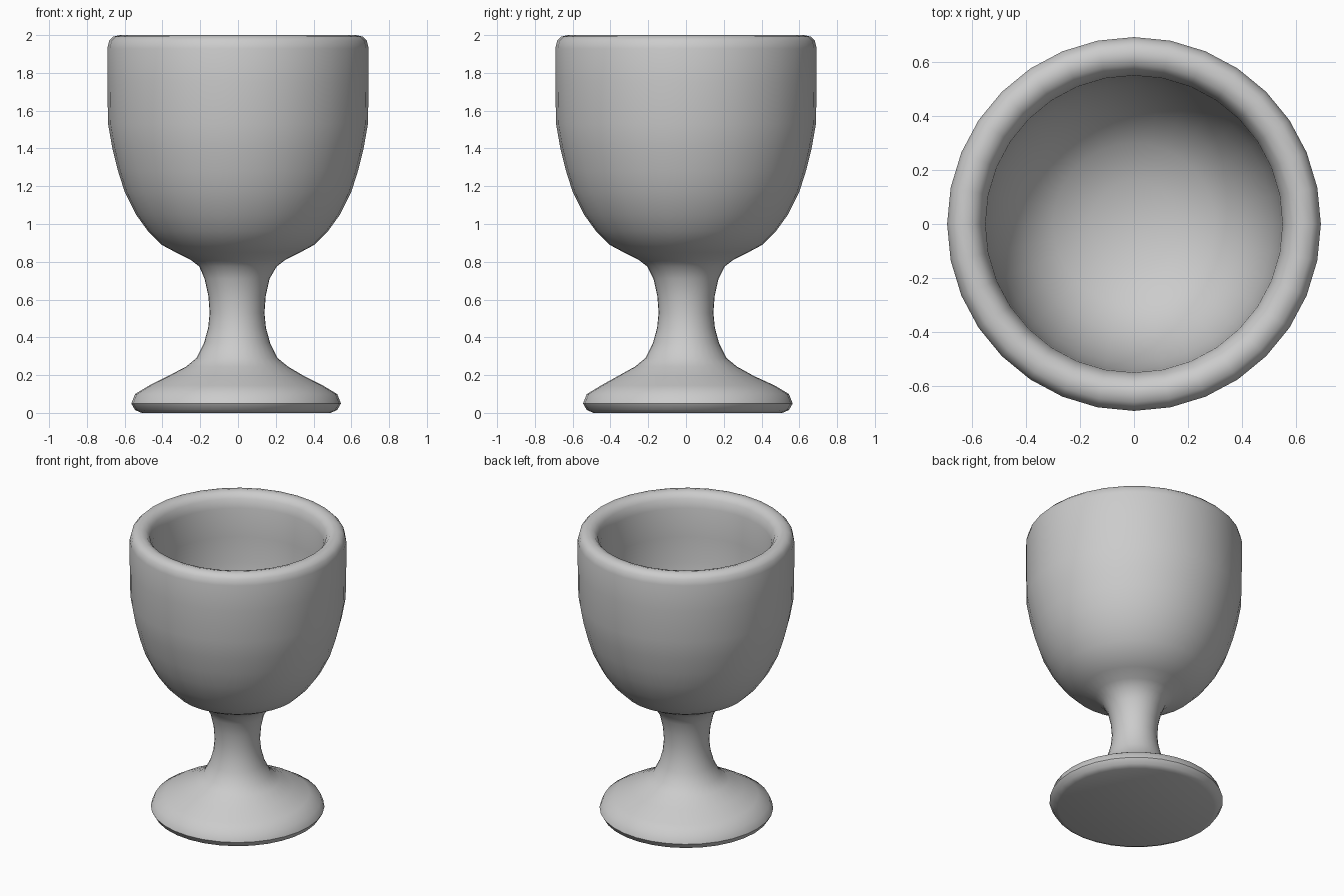
import bpy, bmesh, math

if "Cube" in bpy.data.objects:
    bpy.data.objects.remove(bpy.data.objects["Cube"])

SIDES = 32

stone = bpy.data.materials.new("grey stone")
stone.diffuse_color = (0.6, 0.6, 0.6, 1)
stone.use_nodes = True
stone.node_tree.nodes["Principled BSDF"].inputs["Base Color"].default_value = stone.diffuse_color


def lathe(name, profile, closed_ends=True):
    """Spin (radius, z, x shift, y shift) rings; radius 0 makes a single pole."""
    bm = bmesh.new()
    rings = []
    for r, z, *shift in profile:
        dx, dy = shift or (0, 0)
        if r == 0:
            rings.append([bm.verts.new((dx, dy, z))] * SIDES)
        else:
            rings.append([bm.verts.new((dx + r * math.cos(2 * math.pi * i / SIDES),
                                        dy + r * math.sin(2 * math.pi * i / SIDES), z))
                          for i in range(SIDES)])
    for low, high in zip(rings, rings[1:]):
        for i in range(SIDES):
            j = (i + 1) % SIDES
            corners = list(dict.fromkeys((low[i], low[j], high[j], high[i])))
            bm.faces.new(corners)
    bmesh.ops.recalc_face_normals(bm, faces=bm.faces)
    mesh = bpy.data.meshes.new(name)
    bm.to_mesh(mesh)
    bm.free()
    mesh.materials.append(stone)
    obj = bpy.data.objects.new(name, mesh)
    bpy.context.collection.objects.link(obj)
    bpy.ops.object.select_all(action='DESELECT')
    obj.select_set(True)
    bpy.context.view_layer.objects.active = obj
    bpy.ops.object.shade_smooth_by_angle(angle=math.radians(40))
    return obj


# One continuous goblet: foot, stem, outer bowl, rim, hollow inside
foot = [(0, 0, -.01, .01), (.50, 0, -.01, .01), (.535, .015, -.01, .01),
        (.555, .05, -.01, .01), (.535, .10, -.01, .01), (.46, .145, -.01, .01),
        (.36, .195, -.01, 0), (.27, .245, -.005, 0), (.215, .29, -.005, 0)]
stem = [(.175, .37, -.005, 0), (.153, .45, -.005, 0), (.145, .53, -.005, 0),
        (.152, .62, -.005, 0), (.172, .71, -.005, 0), (.205, .775, 0, 0)]
bowl = [(.25, .81), (.33, .85), (.405, .89), (.475, .96), (.54, 1.05), (.60, 1.17),
        (.635, 1.28), (.665, 1.40), (.688, 1.53), (.692, 1.75), (.692, 1.93)]
rim = [(.682, 1.97), (.66, 1.992), (.625, 2.0), (.59, 1.99), (.565, 1.96)]
hollow = [(.55, 1.90), (.545, 1.70), (.54, 1.52), (.515, 1.36), (.47, 1.22),
          (.40, 1.10), (.30, 1.01), (.16, .955), (0, .935)]

lathe("goblet", foot + stem + bowl + rim + hollow)
